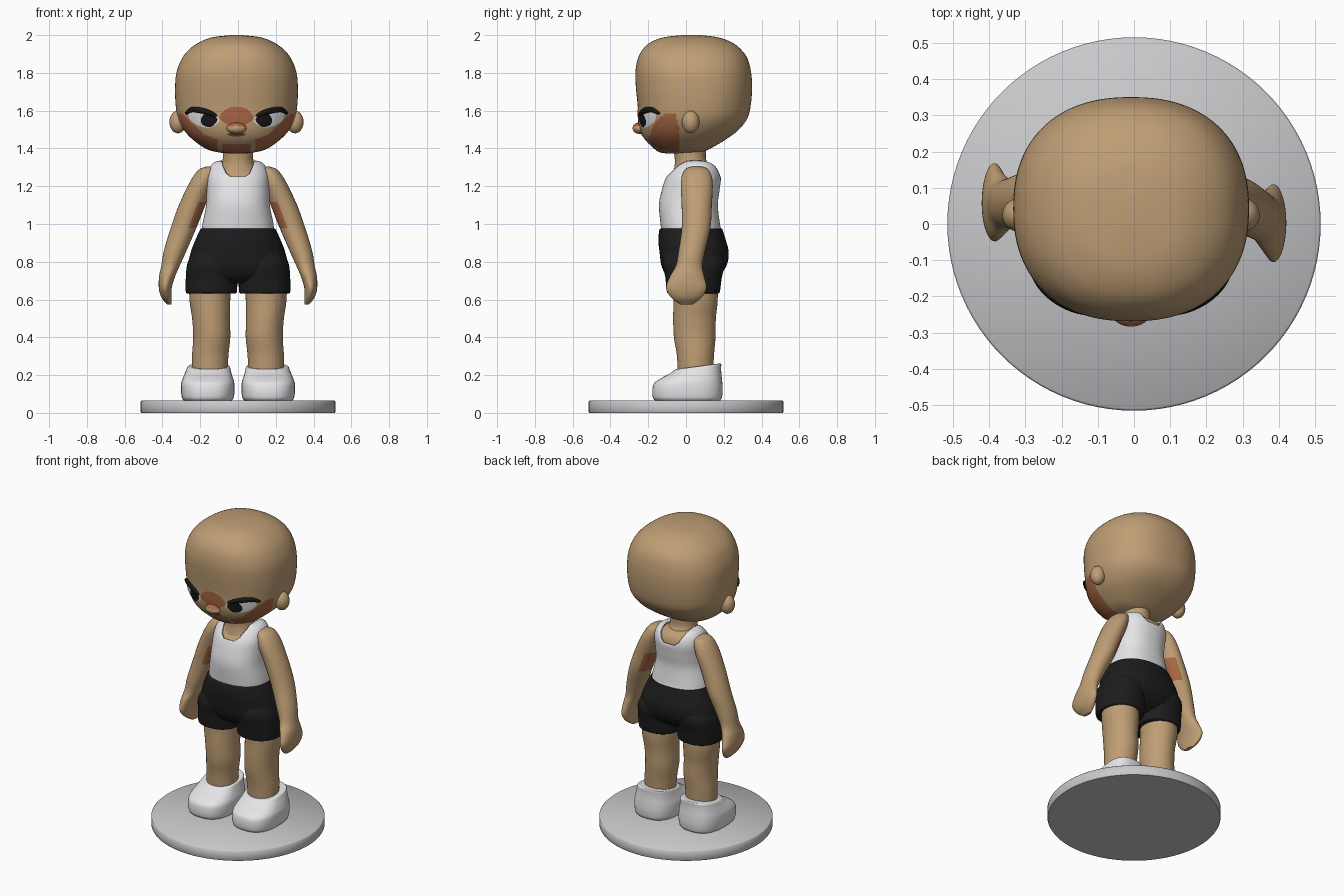
import bpy, bmesh, math
from mathutils import Vector
from mathutils.bvhtree import BVHTree

if "Cube" in bpy.data.objects:
    bpy.data.objects.remove(bpy.data.objects["Cube"])


def material(name, r, g, b):
    m = bpy.data.materials.new(name)
    m.diffuse_color = (r, g, b, 1)
    m.use_nodes = True
    m.node_tree.nodes["Principled BSDF"].inputs["Base Color"].default_value = m.diffuse_color
    return m


SKIN = material("skin tan", 0.52, 0.34, 0.175)
BLUSH = material("blush brown", 0.40, 0.135, 0.06)
WHITE = material("cloth white", 0.80, 0.80, 0.82)
BLACK = material("cloth black", 0.012, 0.012, 0.013)
INK = material("eye black", 0.008, 0.008, 0.008)
LIP = material("lip brown", 0.14, 0.05, 0.025)
GREY = material("stand grey", 0.58, 0.585, 0.60)


def spline(pts, sub, closed=False):
    """Catmull-Rom through tuples of any length."""
    n, out = len(pts), []
    for i in range(n if closed else n - 1):
        p = [pts[(i + k) % n] if closed else pts[min(max(i + k, 0), n - 1)] for k in (-1, 0, 1, 2)]
        for s in range(sub):
            t = s / sub
            out.append(tuple(0.5 * (2 * b + (c - a) * t + (2 * a - 5 * b + 4 * c - d) * t * t
                                    + (3 * b - a - 3 * c + d) * t ** 3) for a, b, c, d in zip(*p)))
    return out if closed else out + [pts[-1]]


def finish(name, bm, mats, rule=None):
    bmesh.ops.recalc_face_normals(bm, faces=bm.faces)
    bm.normal_update()
    for f in bm.faces:
        f.smooth = True
        if rule:
            f.material_index = int(rule(f.calc_center_median(), f.normal))
    me = bpy.data.meshes.new(name)
    bm.to_mesh(me)
    bm.free()
    for m in mats:
        me.materials.append(m)
    ob = bpy.data.objects.new(name, me)
    bpy.context.collection.objects.link(ob)
    return ob


def loft(name, rings, mats, n=48, sub=5, p=2.0, rule=None, warp=None, drop=None):
    """Stack of superellipse rings: (z, centre x, half width, front y, back y)."""
    bm = bmesh.new()
    loops = []
    for z, cx, rx, y0, y1 in spline(rings, sub):
        loop = []
        for i in range(n):
            c, s = math.cos(2 * math.pi * i / n), math.sin(2 * math.pi * i / n)
            v = Vector((cx + rx * math.copysign(abs(c) ** (2 / p), c),
                        (y0 + y1) / 2 + (y1 - y0) / 2 * math.copysign(abs(s) ** (2 / p), s), z))
            loop.append(bm.verts.new(warp(v) if warp else v))
        loops.append(loop)
    for a, b in zip(loops, loops[1:]):
        for i in range(n):
            j = (i + 1) % n
            bm.faces.new((a[i], a[j], b[j], b[i]))
    bm.faces.new(loops[0])
    bm.faces.new(loops[-1])
    bmesh.ops.recalc_face_normals(bm, faces=bm.faces)
    if drop:
        bmesh.ops.delete(bm, geom=[f for f in bm.faces if drop(f.calc_center_median())], context='FACES')
    ob = finish(name, bm, mats, rule)
    bpy.context.view_layer.objects.active = ob
    ob.select_set(True)
    bpy.ops.object.shade_smooth_by_angle(angle=math.radians(50))
    ob.select_set(False)
    return ob


def ball(name, loc, r, mats, rule=None):
    bm = bmesh.new()
    bmesh.ops.create_uvsphere(bm, u_segments=32, v_segments=20, radius=1)
    bmesh.ops.scale(bm, vec=r, verts=bm.verts)
    bmesh.ops.translate(bm, vec=loc, verts=bm.verts)
    return finish(name, bm, mats, rule)


# Round stand
loft("stand", [(0, 0, .512, -.512, .512), (.005, 0, .515, -.515, .515),
               (.06, 0, .515, -.515, .515), (.066, 0, .509, -.509, .509)], [GREY], n=96, sub=1)

# Head with blushed cheeks and chin
HX = -.008


def cheek(c, n):
    x = abs(c.x - HX)
    if c.y > -.035 - .25 * max(0, c.z - 1.5) or c.z < 1.377 or c.y > .02:
        return 0
    if x < .075:
        return c.z < 1.425 and c.y < -.1
    if x < .10 and c.z < 1.45:
        return 0
    top = 1.44 + (x - .08) * .36 if x < .17 else 1.472 + (x - .17) * .95
    return c.z < min(top, 1.585)


head_rings = [(1.372, .03, -.09, .02), (1.38, .10, -.14, .08), (1.40, .165, -.17, .13),
              (1.45, .235, -.22, .215), (1.50, .28, -.243, .28), (1.56, .31, -.252, .325),
              (1.63, .322, -.256, .343), (1.72, .325, -.265, .35), (1.80, .318, -.268, .345),
              (1.87, .292, -.257, .328), (1.92, .255, -.232, .295), (1.96, .20, -.19, .245),
              (1.988, .13, -.12, .17), (2.0, .03, -.02, .08)]
head = loft("head", [(z, HX, rx, a, b) for z, rx, a, b in head_rings], [SKIN, BLUSH],
            n=192, sub=8, p=2.3, rule=cheek)
tree = BVHTree.FromPolygons([v.co for v in head.data.vertices],
                            [tuple(f.vertices) for f in head.data.polygons])


def on_face(x, z, lift):
    hit = tree.ray_cast(Vector((x, -1, z)), Vector((0, 1, 0)))
    return hit[0] + hit[1].normalized() * lift


def patch(name, outline, mat, lift, sx=1):
    """Thin painted plate draped over the front of the head."""
    pts = spline(outline, 6, True)
    mx, mz = (sum(q[k] for q in pts) / len(pts) for k in (0, 1))
    bm = bmesh.new()
    loops = [[bm.verts.new(on_face(HX + sx * (mx + (x - mx) * t), mz + (z - mz) * t, lift))
              for x, z in pts] for t in (.02, .25, .5, .75, 1)]
    bm.faces.new(loops[0])
    for a, b in zip(loops, loops[1:]):
        for i in range(len(pts)):
            j = (i + 1) % len(pts)
            bm.faces.new((a[i], a[j], b[j], b[i]))
    ob = finish(name, bm, [mat])
    if sum(f.normal.y for f in ob.data.polygons) > 0:
        ob.data.flip_normals()
    return ob


# Facial details
patch("nose_blush", [(-.088, 1.56), (-.06, 1.605), (0, 1.622), (.06, 1.605), (.088, 1.56),
                     (.04, 1.525), (-.04, 1.525)], BLUSH, .003)
patch("mouth", [(-.05, 1.478), (0, 1.484), (.05, 1.478), (.025, 1.466), (-.025, 1.466)], LIP, .003)
ball("nose", (HX, -.247, 1.507), (.052, .036, .03), [SKIN, BLUSH], lambda c, n: n.z > .45)
for side, sx in (("left", -1), ("right", 1)):
    patch(side + "_eye_white", [(.09, 1.545), (.115, 1.575), (.17, 1.588), (.245, 1.59),
                                (.245, 1.555), (.2, 1.522), (.14, 1.513)], WHITE, .003, sx)
    patch(side + "_iris", [(.10, 1.55), (.12, 1.575), (.165, 1.583), (.186, 1.55),
                           (.17, 1.522), (.13, 1.517)], INK, .006, sx)
    # Thick upper lash line as a tapered tube
    cu = bpy.data.curves.new(side + "_lash", 'CURVE')
    cu.dimensions, cu.bevel_depth, cu.bevel_resolution, cu.use_fill_caps = '3D', .016, 3, True
    path = spline([(.105, 1.572), (.14, 1.588), (.19, 1.602), (.235, 1.605), (.268, 1.585)], 5)
    sp = cu.splines.new('POLY')
    sp.points.add(len(path) - 1)
    for i, (x, z) in enumerate(path):
        sp.points[i].co = (*on_face(HX + sx * x, z, .002), 1)
        sp.points[i].radius = .25 + .75 * math.sin(math.pi * i / (len(path) - 1)) ** .6
    cu.materials.append(INK)
    bpy.context.collection.objects.link(bpy.data.objects.new(side + "_lash", cu))
    ball(side + "_ear", (HX + sx * .31, .025, 1.54), (.045, .046, .06), [SKIN])

# Neck, torso and tank top
loft("neck", [(1.26, 0, .12, -.07, .15), (1.31, 0, .09, -.06, .12), (1.35, 0, .08, -.06, .105),
              (1.42, 0, .08, -.07, .11)], [SKIN])
body = [(.95, .19, -.125, .188), (1.0, .185, -.132, .177), (1.1, .166, -.14, .166),
        (1.18, .163, -.125, .175), (1.25, .162, -.1, .182), (1.30, .146, -.06, .168),
        (1.326, .12, -.025, .135), (1.336, .07, .0, .10)]
loft("torso", [(z - .012, 0, rx - .012, a + .012, b - .012) for z, rx, a, b in body], [SKIN], p=2.3)
top = loft("tank_top", [(z, 0, rx, a, b) for z, rx, a, b in body], [WHITE], n=112, sub=8, p=2.3,
           drop=lambda c: c.z > 1.248 + (abs(c.x) / .085) ** 4 * .075 and abs(c.x) < .095)
thick = top.modifiers.new("thickness", 'SOLIDIFY')
thick.thickness, thick.offset = .014, -.6

# Shorts: seat plus two trouser legs
loft("shorts_seat", [(.975, 0, .197, -.135, .19), (.965, 0, .203, -.142, .195),
                     (.91, 0, .228, -.146, .212), (.85, 0, .25, -.14, .226),
                     (.78, 0, .262, -.13, .215), (.72, 0, .225, -.10, .17),
                     (.685, 0, .12, -.05, .11)], [BLACK], n=64, p=2.3)
for side, sx in (("left", -1), ("right", 1)):
    loft(side + "_shorts_leg", [(.88, sx * .125, .09, -.09, .16), (.80, sx * .137, .128, -.122, .205),
                                (.72, sx * .14, .136, -.11, .19), (.645, sx * .141, .136, -.102, .18),
                                (.633, sx * .141, .13, -.096, .174)], [BLACK], p=2.3)
    # Leg
    loft(side + "_leg", [(.72, sx * .148, .11, -.07, .165), (.6, sx * .149, .108, -.066, .168),
                         (.5, sx * .143, .10, -.068, .158), (.4, sx * .139, .098, -.064, .156),
                         (.3, sx * .147, .096, -.048, .148), (.15, sx * .15, .092, -.04, .14)], [SKIN])
    # Clog shoe, its rim rising to the heel
    loft(side + "_shoe", [(.064, sx * .16, .125, -.162, .18), (.08, sx * .16, .137, -.175, .19),
                          (.12, sx * .16, .142, -.178, .194), (.16, sx * .16, .14, -.168, .192),
                          (.19, sx * .159, .13, -.135, .188), (.215, sx * .157, .12, -.09, .186),
                          (.235, sx * .155, .112, -.06, .186), (.238, sx * .153, .102, -.05, .175)],
         [WHITE], p=2.6, warp=lambda v: Vector((v.x, v.y, v.z + max(0, v.z - .15) * v.y * 1.5)))
    # Arm and mitten hand; the left one swings back a little
    swing = .075 if sx < 0 else 0
    arm = [(1.305, .145, .02, .025), (1.285, .163, .048, .065), (1.22, .192, .064, .084),
           (1.1, .243, .07, .080), (.98, .288, .068, .076), (.86, .332, .06, .070),
           (.78, .357, .049, .070), (.72, .376, .042, .092), (.66, .385, .034, .107),
           (.61, .378, .027, .080), (.575, .364, .012, .035)]
    rings = []
    for z, cx, rx, ry in arm:
        cy = .057 - .055 * min(1, max(0, (1 - z) / .3)) + swing * ((1.305 - z) / .73) ** 2
        rings.append((z, sx * cx, rx, cy - ry, cy + ry))
    loft(side + "_arm", rings, [SKIN, BLUSH], sub=8,
         rule=lambda c, n: .98 < c.z < 1.12 and n.x * sx < -.45)
